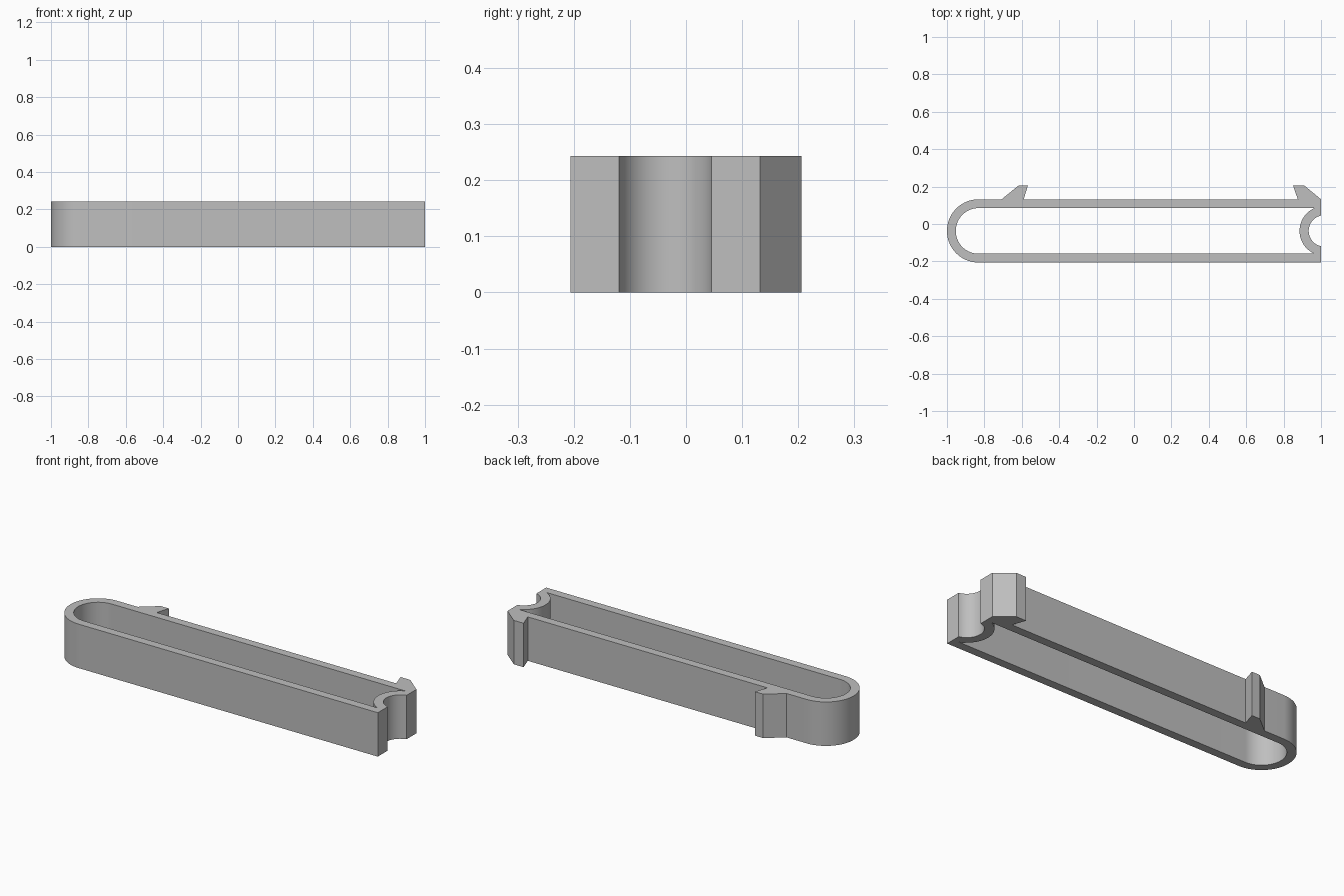
import bpy
import bmesh
from math import pi, sin, cos, asin, acos

cube = bpy.data.objects.get("Cube")
if cube:
    bpy.data.objects.remove(cube)

HEIGHT = 0.243
MID_Y = -0.037          # centre line of the loop
OUTER, INNER = 0.169, 0.122   # rounded end radii
END_X = OUTER - 1       # centre of the rounded end
NOTCH_X = 1.018         # centre of the notch arcs
NOTCH, BULGE = 0.084, 0.133   # notch radii, outside and inside the loop


def arc(cx, radius, start, end, steps):
    angles = [start + (end - start) * i / steps for i in range(steps + 1)]
    return [(cx + radius * cos(a), MID_Y + radius * sin(a)) for a in angles]


# Outer outline: rounded end, notch, then the two hooked clips on the back
top = MID_Y + OUTER
tip = 0.206
lip = acos((NOTCH_X - 1) / NOTCH)
right_clip = [(1, top), (0.91, tip), (0.85, tip), (0.876, top)]
left_clip = [(-0.59, top), (-0.567, tip), (-0.617, tip), (-0.708, top)]
outline = (arc(END_X, OUTER, pi / 2, 3 * pi / 2, 40)
           + [(1, MID_Y - OUTER)]
           + arc(NOTCH_X, NOTCH, pi + lip, pi - lip, 28)
           + right_clip + left_clip)

# Inner opening: rounded end and the bulge behind the notch
corner = asin(INNER / BULGE)
opening = (arc(END_X, INNER, pi / 2, 3 * pi / 2, 40)
           + arc(NOTCH_X, BULGE, pi + corner, pi - corner, 28))

# Flat sheet between the two loops
bm = bmesh.new()
edges = []
for loop in (outline, opening):
    verts = [bm.verts.new((x, y, HEIGHT)) for x, y in loop]
    edges += [bm.edges.new((verts[i - 1], verts[i])) for i in range(len(verts))]
bmesh.ops.triangle_fill(bm, edges=edges, use_beauty=True)
bm.normal_update()
for face in bm.faces:
    if face.normal.z < 0:
        face.normal_flip()
mesh = bpy.data.meshes.new("clip_band")
bm.to_mesh(mesh)
bm.free()

band = bpy.data.objects.new("clip_band", mesh)
bpy.context.collection.objects.link(band)

# Grey plastic
grey = bpy.data.materials.new("grey")
grey.use_nodes = True
colour = (0.52, 0.52, 0.52, 1)
grey.diffuse_color = colour
grey.node_tree.nodes["Principled BSDF"].inputs["Base Color"].default_value = colour
mesh.materials.append(grey)

# Thicken down to the ground and smooth the curved walls
for obj in bpy.context.selected_objects:
    obj.select_set(False)
band.select_set(True)
bpy.context.view_layer.objects.active = band
solid = band.modifiers.new("thickness", 'SOLIDIFY')
solid.thickness = HEIGHT
solid.offset = -1
bpy.ops.object.modifier_apply(modifier=solid.name)
bpy.ops.object.shade_smooth_by_angle(angle=pi / 7)
